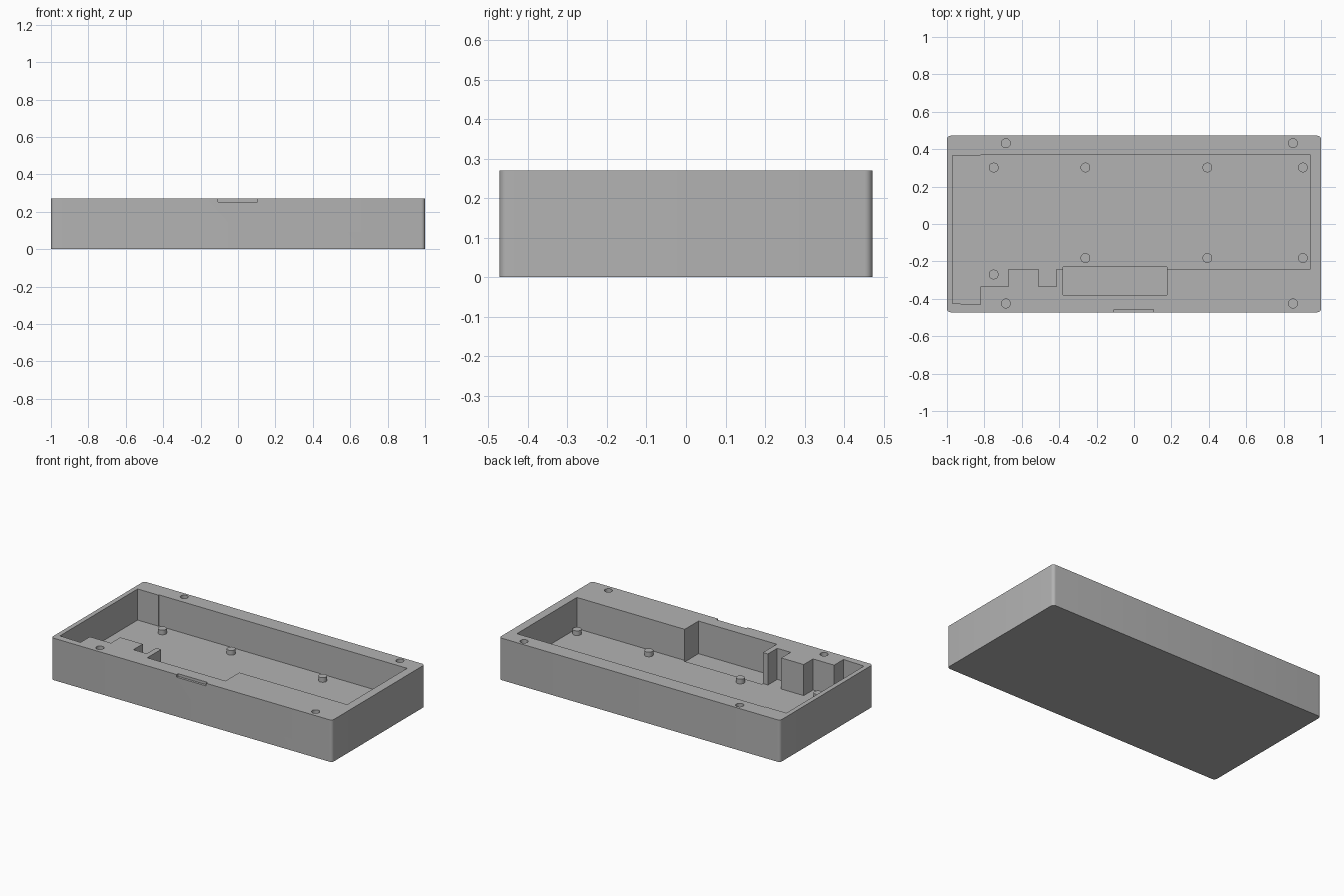
import bpy
import bmesh

cube = bpy.data.objects.get("Cube")
if cube:
    bpy.data.objects.remove(cube, do_unlink=True)

HEIGHT, FLOOR, ABOVE = 0.27, 0.07, 0.32

grey = bpy.data.materials.new("plastic_grey")
grey.use_nodes = True
colour = (0.45, 0.45, 0.45, 1)
grey.diffuse_color = colour
grey.node_tree.nodes["Principled BSDF"].inputs["Base Color"].default_value = colour


def add_object(name, bm):
    bmesh.ops.recalc_face_normals(bm, faces=bm.faces)
    mesh = bpy.data.meshes.new(name)
    bm.to_mesh(mesh)
    bm.free()
    mesh.materials.append(grey)
    obj = bpy.data.objects.new(name, mesh)
    bpy.context.collection.objects.link(obj)
    return obj


def prism(name, outline, z0, z1, corner=0):
    """Extrude a flat outline upwards, optionally rounding its upright edges."""
    bm = bmesh.new()
    face = bm.faces.new([bm.verts.new((x, y, z0)) for x, y in outline])
    top = bmesh.ops.extrude_face_region(bm, geom=[face])["geom"]
    verts = [v for v in top if isinstance(v, bmesh.types.BMVert)]
    bmesh.ops.translate(bm, verts=verts, vec=(0, 0, z1 - z0))
    if corner:
        upright = [e for e in bm.edges
                   if abs(e.verts[0].co.z - e.verts[1].co.z) > 0.01]
        bmesh.ops.bevel(bm, geom=upright, offset=corner, segments=6,
                        profile=0.5, affect='EDGES')
    return add_object(name, bm)


def box(name, x0, x1, y0, y1, z0, z1, corner=0):
    return prism(name, [(x0, y0), (x1, y0), (x1, y1), (x0, y1)], z0, z1, corner)


def cylinder(name, x, y, radius, z0, z1):
    bm = bmesh.new()
    bmesh.ops.create_cone(bm, cap_ends=True, segments=32, radius1=radius,
                          radius2=radius, depth=z1 - z0)
    bmesh.ops.translate(bm, verts=bm.verts, vec=(x, y, (z0 + z1) / 2))
    return add_object(name, bm)


def smooth(obj):
    bpy.ops.object.select_all(action='DESELECT')
    obj.select_set(True)
    bpy.context.view_layer.objects.active = obj
    bpy.ops.object.shade_smooth_by_angle(angle=0.6)


# Solid case with rounded upright corners
case = box("case_body", -1, 1, -0.472, 0.472, 0, HEIGHT, corner=0.02)

# Main cavity, stepping around the solid blocks on the front wall
cavity = [(-0.97, -0.425), (-0.82, -0.43), (-0.82, -0.335), (-0.67, -0.335),
          (-0.67, -0.24), (-0.51, -0.24), (-0.51, -0.335), (-0.415, -0.335),
          (-0.415, -0.24), (0.945, -0.24), (0.945, 0.37), (-0.82, 0.37),
          (-0.82, 0.365), (-0.97, 0.365)]
cutters = [prism("cavity_cutter", cavity, FLOOR, ABOVE),
           # Slightly deeper pocket in the front wall
           box("pocket_cutter", -0.38, 0.177, -0.38, -0.23, FLOOR - 0.01, ABOVE + 0.01),
           # Opening notch in the top of the front face
           box("notch_cutter", -0.107, 0.103, -0.6, -0.457, 0.253, ABOVE)]

# Screw holes in the rim
for x in (-0.685, 0.85):
    for y in (-0.425, 0.432):
        cutters.append(cylinder("screw_hole_cutter", x, y, 0.024, 0.09, ABOVE))

for cutter in cutters:
    cutter.hide_render = True
    mod = case.modifiers.new(cutter.name, 'BOOLEAN')
    mod.operation = 'DIFFERENCE'
    mod.solver = 'EXACT'
    mod.object = cutter

# Apply the cuts and drop the cutters
bpy.context.view_layer.update()
result = case.evaluated_get(bpy.context.evaluated_depsgraph_get())
cut_mesh = bpy.data.meshes.new_from_object(result)
case.modifiers.clear()
case.data = cut_mesh
for cutter in cutters:
    bpy.data.objects.remove(cutter, do_unlink=True)
smooth(case)

# Board standoffs on the cavity floor
spots = [(x, 0.302) for x in (-0.75, -0.26, 0.392, 0.903)]
spots += [(x, -0.182) for x in (-0.26, 0.392, 0.903)]
spots.append((-0.75, -0.27))
for x, y in spots:
    smooth(cylinder("standoff", x, y, 0.026, FLOOR - 0.005, 0.1))
